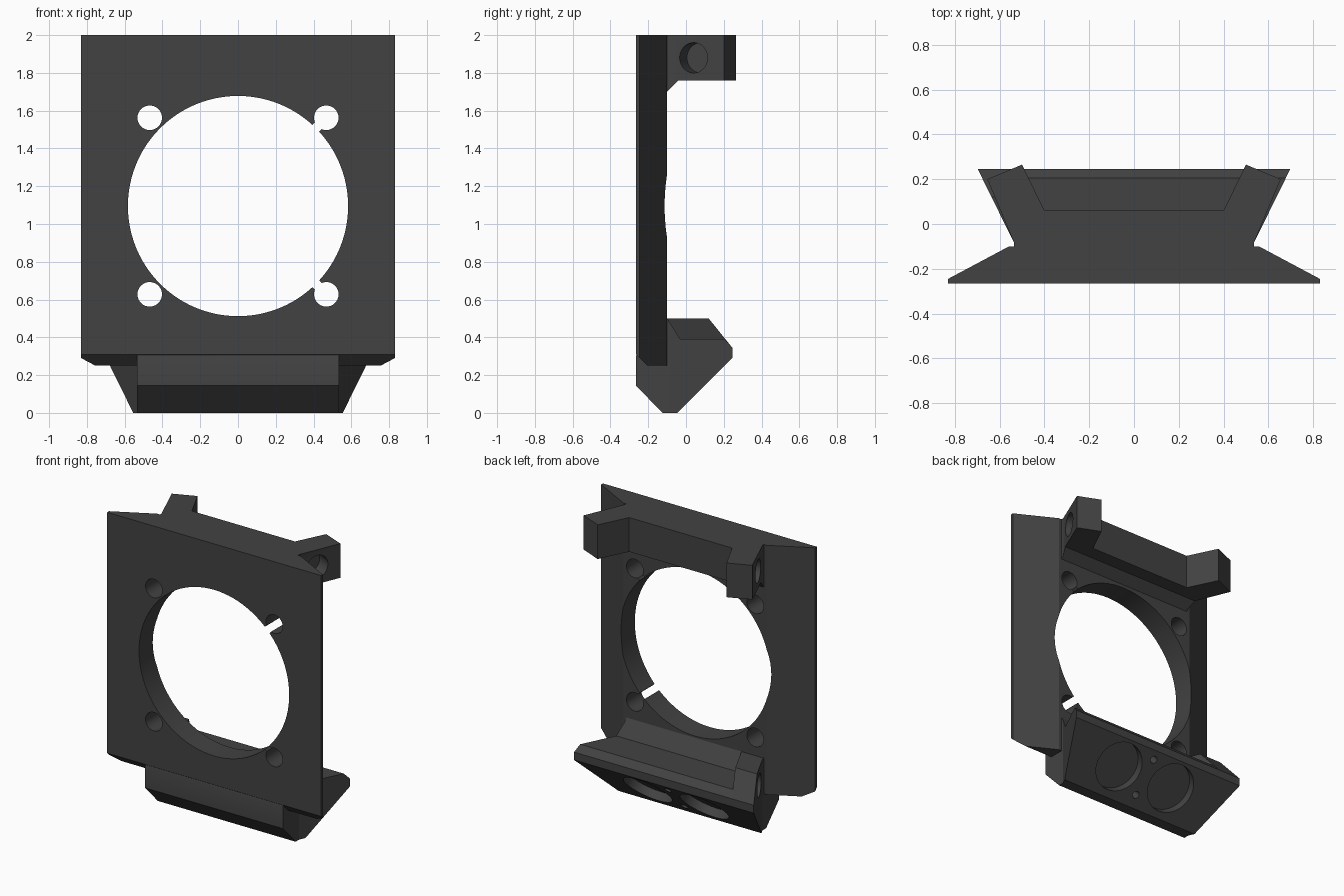
import bpy, bmesh, math
from mathutils import Vector, Matrix

if "Cube" in bpy.data.objects:
    bpy.data.objects.remove(bpy.data.objects["Cube"])

mat = bpy.data.materials.new("dark_grey")
mat.diffuse_color = (0.055, 0.055, 0.055, 1)
mat.use_nodes = True
mat.node_tree.nodes["Principled BSDF"].inputs["Base Color"].default_value = mat.diffuse_color


def prism(name, pts, to3d, depth):
    """Extrude a closed outline along the vector depth."""
    bm = bmesh.new()
    face = bm.faces.new([bm.verts.new(to3d(*p)) for p in pts])
    new = bmesh.ops.extrude_face_region(bm, geom=[face])["geom"]
    bmesh.ops.translate(bm, vec=depth, verts=[v for v in new if isinstance(v, bmesh.types.BMVert)])
    bmesh.ops.recalc_face_normals(bm, faces=bm.faces)
    return finish(name, bm)


def finish(name, bm):
    me = bpy.data.meshes.new(name)
    bm.to_mesh(me)
    bm.free()
    me.materials.append(mat)
    ob = bpy.data.objects.new(name, me)
    bpy.context.collection.objects.link(ob)
    return ob


def box(center, axes, size):
    """Box whose local axes are the given directions."""
    bm = bmesh.new()
    bmesh.ops.create_cube(bm, size=1)
    rot = Matrix([Vector(a).normalized() for a in axes]).transposed().to_4x4()
    bm.transform(Matrix.Translation(center) @ rot @ Matrix.Diagonal((*size, 1)))
    bmesh.ops.recalc_face_normals(bm, faces=bm.faces)
    return finish("cutter", bm)


def cylinder(center, axis, r, length, n=48):
    bm = bmesh.new()
    bmesh.ops.create_cone(bm, cap_ends=True, segments=n, radius1=r, radius2=r, depth=length)
    rot = Vector(axis).to_track_quat('Z', 'Y').to_matrix().to_4x4()
    bm.transform(Matrix.Translation(center) @ rot)
    return finish("cutter", bm)


def combine(a, b, op):
    """Apply a boolean to a and remove b."""
    mod = a.modifiers.new("bool", 'BOOLEAN')
    mod.object, mod.operation, mod.solver = b, op, 'EXACT'
    bpy.context.view_layer.objects.active = a
    bpy.ops.object.modifier_apply(modifier="bool")
    bpy.data.objects.remove(b)


def crossed(name, side, plan):
    """Solid with a given side outline (y, z) and plan outline (x, y)."""
    ob = prism(name, side, lambda y, z: (-1, y, z), (2, 0, 0))
    combine(ob, prism("plan", plan, lambda x, y: (x, y, -1), (0, 0, 4)), 'INTERSECT')
    return ob


def mirrored(half):
    return half + [(-x, y) for x, y in reversed(half)]


# Main plate: tapered sides, chamfered lower edge
body = crossed("mounting_frame",
               [(-.265, .31), (-.205, .25), (-.1, .25), (-.1, 2), (-.265, 2)],
               mirrored([(.83, -.265), (.83, -.245), (.558, -.1)]))

# Top bracket with two angled ears
top = crossed("top_bracket",
              [(-.15, 1.70), (-.1, 1.70), (-.04, 1.76), (.3, 1.76), (.3, 2), (-.15, 2)],
              mirrored([(.535, -.15), (.535, -.085), (.655, .2), (.5, .265), (.4, .06)]))
for s in (1, -1):
    out = Vector((s * .92, -.39, 0))
    combine(top, cylinder(Vector((s * .588, .04, 1.88)), out, .08, .2), 'DIFFERENCE')

# Lower foot: dovetail plan, sloped underside
foot = crossed("foot",
               [(-.265, .145), (-.125, 0), (-.045, 0), (.245, .29), (.245, .345), (.205, .39),
                (-.03, .39), (-.1, .5), (-.2, .5), (-.265, .3)],
               mirrored([(.535, -.265), (.535, -.085), (.70, .25)]))

# Single raised ear on the left of the foot
ear = crossed("foot_ear",
              [(-.15, .33), (.245, .33), (.245, .345), (.12, .5), (-.15, .5)],
              [(-.535, -.15), (-.535, -.085), (-.70, .25), (-.53, .25), (-.36, -.1), (-.36, -.15)])
combine(foot, ear, 'UNION')
out = Vector((-.897, -.442, 0))
combine(foot, cylinder(Vector((-.597, .04, .38)), out, .08, .2), 'DIFFERENCE')

# Angled corner cuts on both ends of the foot
for s in (1, -1):
    n = Vector((s * .0231, -.016, -.0154)).normalized()
    u = n.orthogonal().normalized()
    combine(foot, box(Vector((s * .43, -.125, 0)) + n, (u, n.cross(u), n), (2, 2, 2)), 'DIFFERENCE')

# Pockets, wire channel and screw holes in the sloped underside
slope, normal = Vector((0, 1, 1)).normalized(), Vector((0, 1, -1)).normalized()
mid = Vector((0, .11, .155))
for x in (.22, -.22):
    combine(foot, cylinder(mid + Vector((x, 0, 0)), normal, .17, .12), 'DIFFERENCE')
combine(foot, box(mid + Vector((-.4, 0, 0)), ((1, 0, 0), slope, normal), (1.2, .15, .118)), 'DIFFERENCE')
for d in (.13, -.13):
    combine(foot, cylinder(mid + slope * d, normal, .025, .16, 24), 'DIFFERENCE')

combine(body, top, 'UNION')
combine(body, foot, 'UNION')

# Large round opening, four corner holes and the slots joining them
cz = 1.095
combine(body, cylinder(Vector((0, -.2, cz)), (0, 1, 0), .583, .4, 96), 'DIFFERENCE')
for sx in (1, -1):
    for sz in (1, -1):
        d = Vector((sx, 0, sz)).normalized()
        c = Vector((0, -.2, cz))
        combine(body, cylinder(c + d * .661, (0, 1, 0), .065, .4), 'DIFFERENCE')
        combine(body, box(c + d * .6, (d, (0, 1, 0), d.cross(Vector((0, 1, 0)))),
                          (.1, .41, .05)), 'DIFFERENCE')

bpy.ops.object.select_all(action='DESELECT')
body.select_set(True)
bpy.context.view_layer.objects.active = body
bpy.ops.object.shade_smooth_by_angle(angle=math.radians(25))
